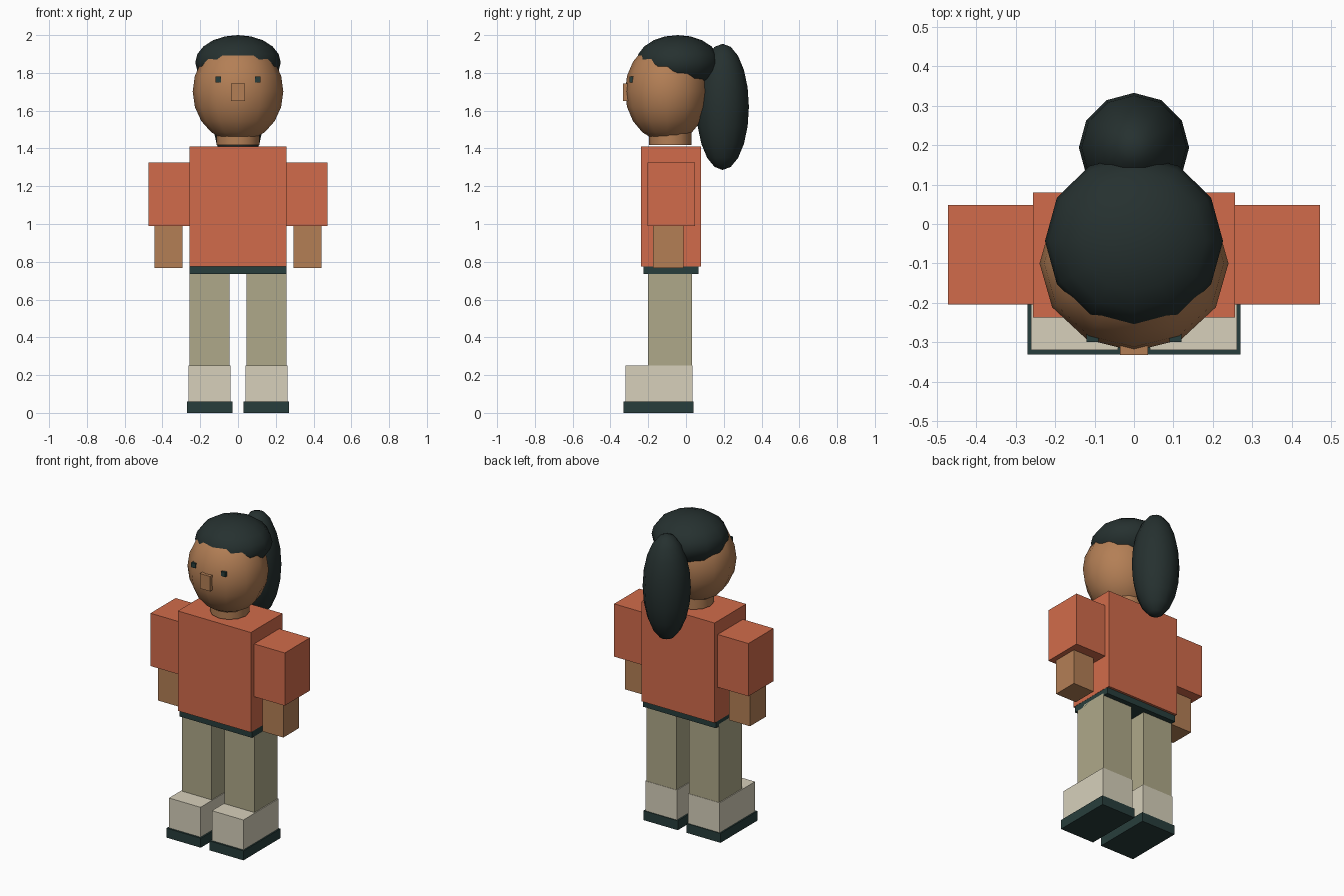
import bpy, bmesh, math
from mathutils import Matrix, Vector

if "Cube" in bpy.data.objects:
    bpy.data.objects.remove(bpy.data.objects["Cube"])


def material(name, r, g, b):
    m = bpy.data.materials.new(name)
    m.diffuse_color = [(c / 255) ** 2.2 for c in (r, g, b)] + [1]
    m.use_nodes = True
    m.node_tree.nodes["Principled BSDF"].inputs["Base Color"].default_value = m.diffuse_color
    return m


SKIN = material("skin", 178, 126, 86)
SHIRT = material("shirt_orange", 208, 107, 76)
KHAKI = material("khaki", 173, 167, 136)
CREAM = material("cream", 214, 207, 186)
DARK = material("dark_green", 44, 64, 62)
HAIR = material("hair_dark", 42, 52, 51)


def finish(name, bm, mat, smooth_angle=None):
    mesh = bpy.data.meshes.new(name)
    bm.to_mesh(mesh)
    bm.free()
    mesh.materials.append(mat)
    ob = bpy.data.objects.new(name, mesh)
    bpy.context.collection.objects.link(ob)
    if smooth_angle:
        bpy.ops.object.select_all(action='DESELECT')
        ob.select_set(True)
        bpy.context.view_layer.objects.active = ob
        bpy.ops.object.shade_smooth_by_angle(angle=math.radians(smooth_angle))
    return ob


def box(name, x, y, z, mat, mirror=False):
    """Box from (min, max) extents, optionally repeated on the other side."""
    bm = bmesh.new()
    ends = list(zip(x, y, z))
    lo, hi = Vector(ends[0]), Vector(ends[1])
    bmesh.ops.create_cube(bm, size=1, matrix=Matrix.Translation((lo + hi) / 2)
                          @ Matrix.Diagonal((*(hi - lo), 1)))
    finish(name, bm, mat)
    if mirror:
        box(name + "_left", (-x[1], -x[0]), y, z, mat)


def ellipsoid(name, center, radii, mat):
    bm = bmesh.new()
    bmesh.ops.create_uvsphere(bm, u_segments=12, v_segments=10, radius=1,
                              matrix=Matrix.Translation(center) @ Matrix.Diagonal((*radii, 1)))
    finish(name, bm, mat, 60)


# Torso and hips
box("torso", (-.257, .257), (-.238, .08), (.775, 1.411), SHIRT)
box("hips", (-.256, .256), (-.225, .065), (.735, .87), DARK)

# Arms
box("sleeve", (.257, .473), (-.205, .048), (.99, 1.326), SHIRT, True)
box("hand", (.293, .441), (-.174, -.014), (.767, 1.05), SKIN, True)

# Legs and shoes
box("leg", (.045, .256), (-.2, .033), (.2, .75), KHAKI, True)
box("shoe", (.04, .262), (-.32, .035), (.05, .25), CREAM, True)
box("sole", (.03, .271), (-.332, .04), (0, .06), DARK, True)

# Neck
neck = bmesh.new()
bmesh.ops.create_cone(neck, cap_ends=True, segments=12, radius1=.113, radius2=.113, depth=.13,
                      matrix=Matrix.Translation((0, -.083, 1.483)))
finish("neck", neck, SKIN, 40)

# Head, hair and ponytail
ellipsoid("head", (0, -.1, 1.702), (.24, .223, .268), SKIN)
ellipsoid("hair_cap", (0, -.043, 1.855), (.226, .22, .145), HAIR)
ellipsoid("ponytail", (0, .194, 1.62), (.14, .139, .334), HAIR)

# Face
box("eye", (.09, .12), (-.3, -.265), (1.75, 1.78), DARK, True)
box("nose", (-.036, .036), (-.333, -.28), (1.65, 1.745), SKIN)
